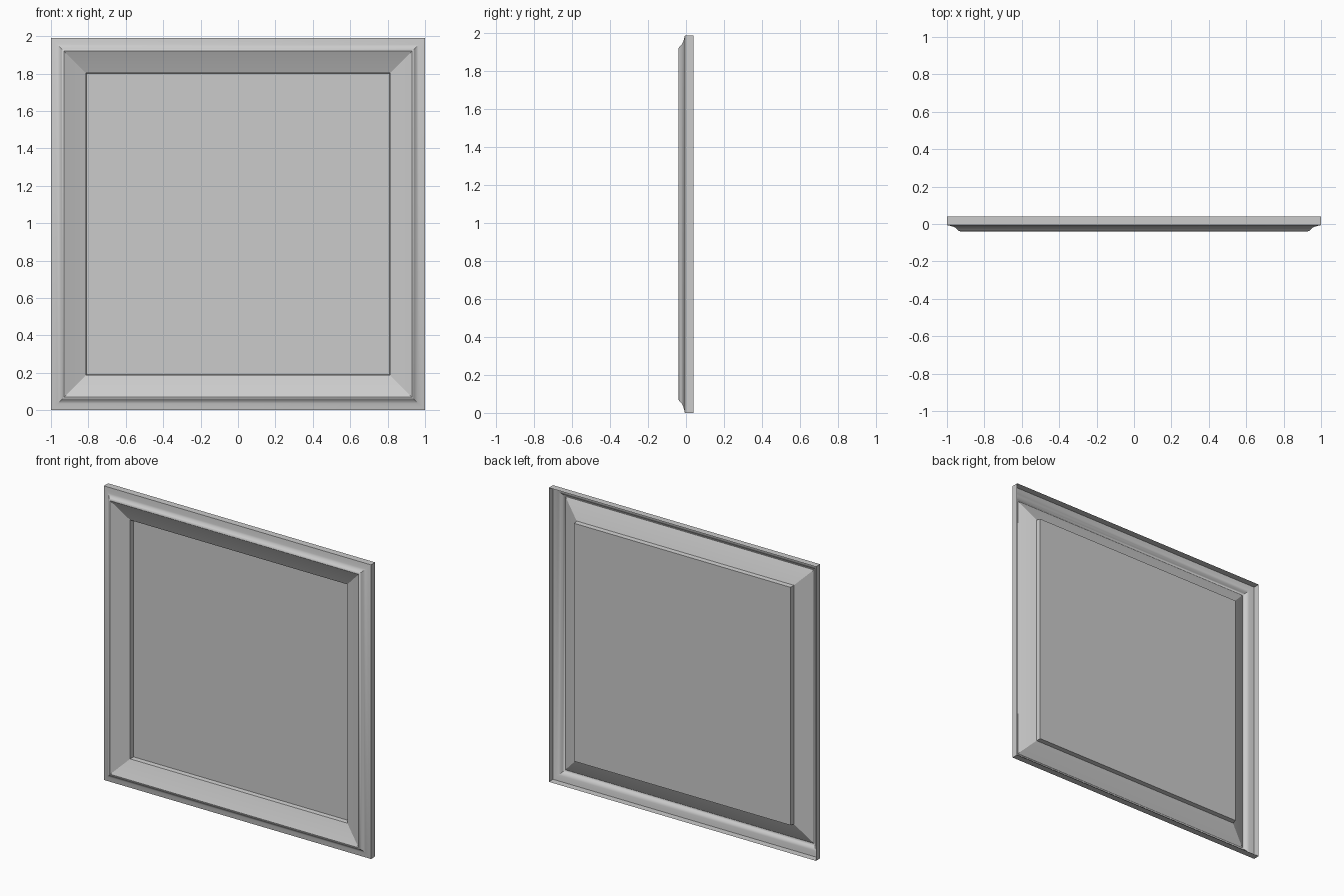
import bpy, bmesh, math

if "Cube" in bpy.data.objects:
    bpy.data.objects.remove(bpy.data.objects["Cube"])

HALF_W, HALF_H = 1.0, 0.995

# Moulding cross-section: (inset from outer edge, y), from back rim to panel
PROFILE = [
    (0.0, 0.039), (0.0, -0.006),                       # outer wall
    (0.018, -0.010), (0.035, -0.015), (0.048, -0.022),  # cove
    (0.057, -0.031), (0.063, -0.037), (0.070, -0.039),  # crest
    (0.074, -0.037),
    (0.187, 0.008), (0.190, 0.039),                    # inner slope, step to panel
]


def ring(bm, inset, y):
    """Rectangular loop of vertices at a given inset and depth."""
    w, h = HALF_W - inset, HALF_H - inset
    return [bm.verts.new((sx * w, y, HALF_H + sz * h))
            for sx, sz in ((-1, -1), (1, -1), (1, 1), (-1, 1))]


def finish(bm, name):
    mesh = bpy.data.meshes.new(name)
    bm.to_mesh(mesh)
    bm.free()
    obj = bpy.data.objects.new(name, mesh)
    bpy.context.collection.objects.link(obj)
    return obj


# Moulded frame: mitred shell, open at the back
bm = bmesh.new()
rings = [ring(bm, *p) for p in PROFILE]
for a, b in zip(rings, rings[1:]):
    for i in range(4):
        j = (i + 1) % 4
        bm.faces.new((a[i], a[j], b[j], b[i]))
frame = finish(bm, "frame_moulding")
bpy.context.view_layer.objects.active = frame
frame.select_set(True)
bpy.ops.object.shade_smooth_by_angle(angle=math.radians(30))

# Flat panel closing the opening
bm = bmesh.new()
bm.faces.new(ring(bm, *PROFILE[-1]))
finish(bm, "centre_panel")
